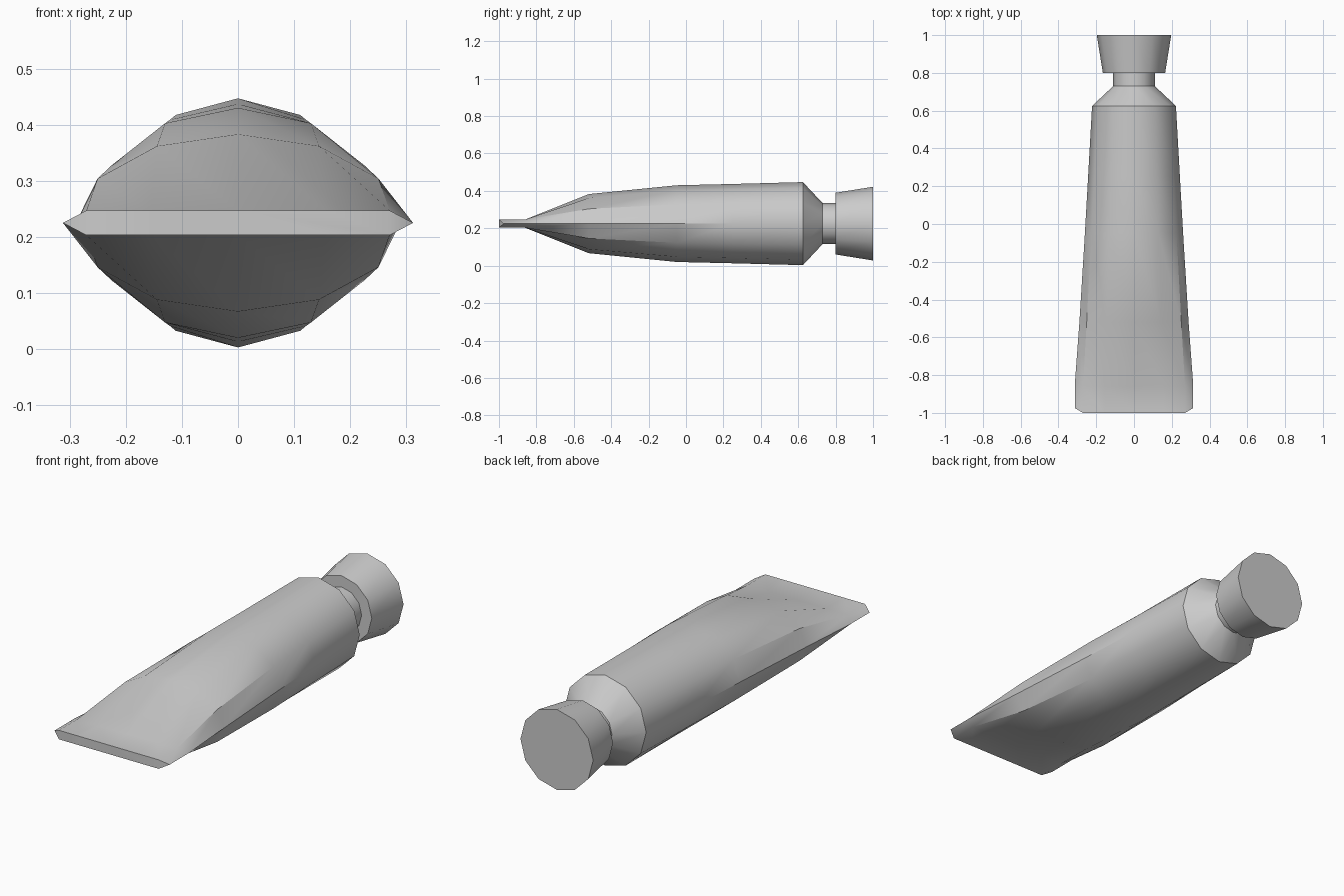
import bpy, bmesh, math

cube = bpy.data.objects.get("Cube")
if cube:
    bpy.data.objects.remove(cube, do_unlink=True)

SIDES = 12
CENTRE_Z = 0.225

grey = bpy.data.materials.new("plain_grey")
grey.use_nodes = True
colour = (0.6, 0.6, 0.6, 1)
grey.diffuse_color = colour
grey.node_tree.nodes["Principled BSDF"].inputs["Base Color"].default_value = colour


def ellipse(y, rx, rz):
    """Twelve-sided cross-section across the y axis."""
    angles = [math.tau * i / SIDES for i in range(SIDES)]
    return [(rx * math.cos(a), y, CENTRE_Z + rz * math.sin(a)) for a in angles]


def crimp(y, side_y, rx, rz):
    """Flattened cross-section with pointed sides at their own y."""
    ring = []
    for i in range(SIDES):
        a = math.tau * i / SIDES
        side = i % (SIDES // 2) == 0
        z = 0 if side else math.copysign(rz, math.sin(a))
        ring.append((rx * math.cos(a), side_y if side else y, CENTRE_Z + z))
    return ring


def loft(name, rings):
    """Skin a list of rings and close both ends."""
    bm = bmesh.new()
    loops = [[bm.verts.new(p) for p in ring] for ring in rings]
    for a, b in zip(loops, loops[1:]):
        for i in range(SIDES):
            j = (i + 1) % SIDES
            bm.faces.new((a[i], a[j], b[j], b[i]))
    for loop in (loops[0], loops[-1]):
        # split the end into a middle panel and two side triangles
        half = SIDES // 2
        bm.faces.new([v for i, v in enumerate(loop) if i % half])
        for i in (0, half):
            bm.faces.new((loop[i - 1], loop[i], loop[i + 1]))
    bmesh.ops.recalc_face_normals(bm, faces=bm.faces)
    mesh = bpy.data.meshes.new(name)
    bm.to_mesh(mesh)
    bm.free()
    mesh.materials.append(grey)
    obj = bpy.data.objects.new(name, mesh)
    bpy.context.collection.objects.link(obj)
    bpy.ops.object.select_all(action='DESELECT')
    obj.select_set(True)
    bpy.context.view_layer.objects.active = obj
    bpy.ops.object.shade_smooth_by_angle(angle=math.radians(34))
    return obj


# Squeezable body, from crimped end to shoulder and neck
loft("tube_body", [
    crimp(-1.0, -0.975, 0.312, 0.022),
    crimp(-0.86, -0.83, 0.312, 0.022),
    ellipse(-0.52, 0.289, 0.158),
    ellipse(-0.05, 0.26, 0.205),
    ellipse(0.25, 0.243, 0.212),
    ellipse(0.625, 0.222, 0.222),
    ellipse(0.73, 0.11, 0.11),
    ellipse(0.81, 0.11, 0.11),
])

# Flared screw cap
loft("cap", [ellipse(0.8, 0.165, 0.165), ellipse(1.0, 0.197, 0.197)])
